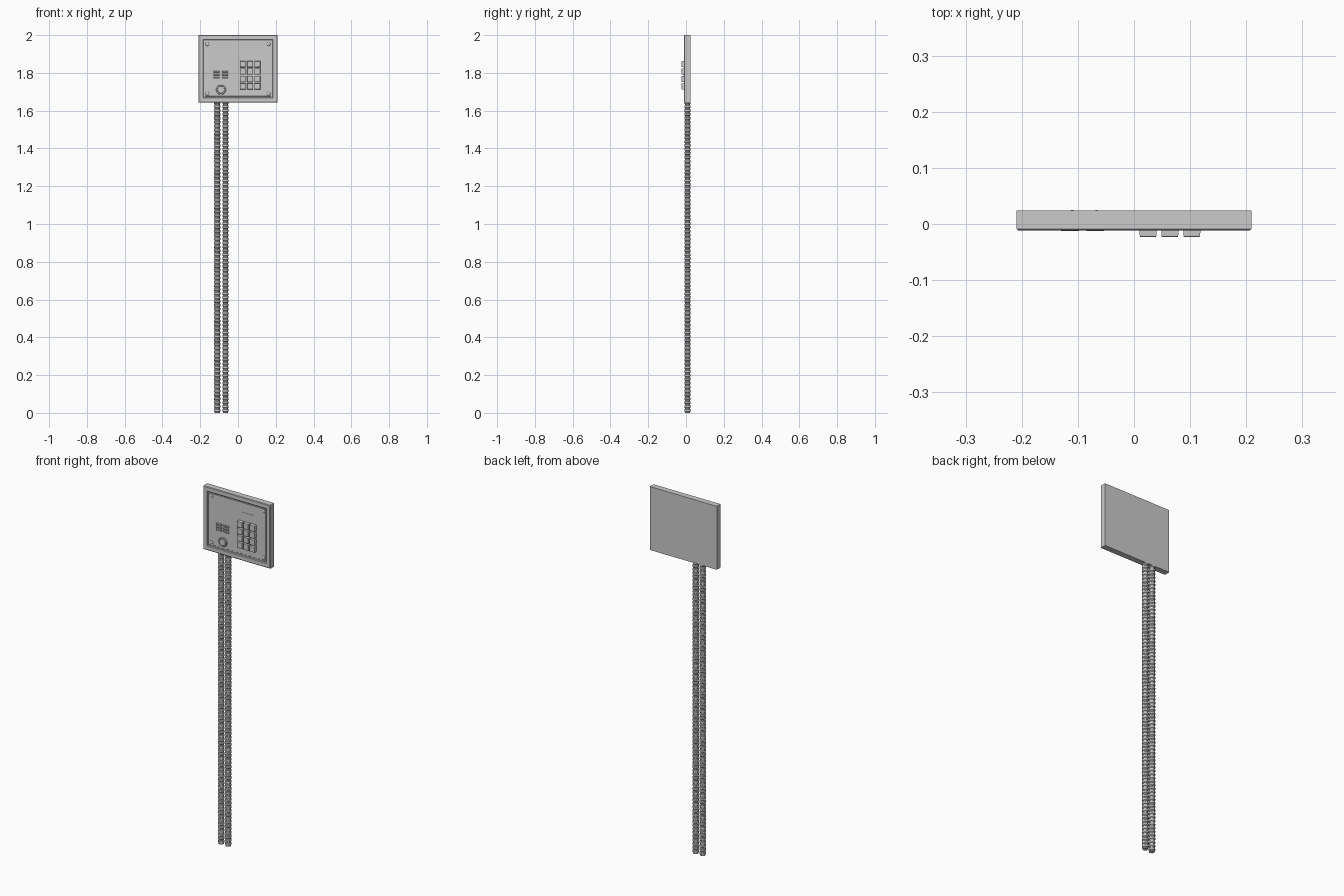
import bpy, bmesh, math
from mathutils import Matrix

if "Cube" in bpy.data.objects:
    bpy.data.objects.remove(bpy.data.objects["Cube"])

CZ = 1.821          # height of the panel centre
FLOOR = -0.004      # y of the recessed face plate


def finish(name, bm, smooth=None):
    bmesh.ops.recalc_face_normals(bm, faces=bm.faces)
    me = bpy.data.meshes.new(name)
    bm.to_mesh(me)
    bm.free()
    ob = bpy.data.objects.new(name, me)
    bpy.context.collection.objects.link(ob)
    if smooth:
        bpy.context.view_layer.objects.active = ob
        ob.select_set(True)
        bpy.ops.object.shade_smooth_by_angle(angle=math.radians(smooth))
        ob.select_set(False)
    return ob


def loft(name, rings, caps=True, smooth=None):
    bm = bmesh.new()
    loops = [[bm.verts.new(p) for p in r] for r in rings]
    n = len(loops[0])
    for a, b in zip(loops, loops[1:]):
        for i in range(n):
            j = (i + 1) % n
            bm.faces.new((a[i], a[j], b[j], b[i]))
    if caps:
        bm.faces.new(loops[0])
        bm.faces.new(loops[-1])
    return finish(name, bm, smooth)


def rect(x, z, hw, hh, y):
    return [(x + sx * hw, y, z + sz * hh)
            for sx, sz in ((-1, -1), (1, -1), (1, 1), (-1, 1))]


def circle_y(x, z, r, y, n=24):
    return [(x + r * math.cos(2 * math.pi * i / n), y,
             z + r * math.sin(2 * math.pi * i / n)) for i in range(n)]


# Housing: box with chamfered front rim and recessed face
housing = [(0.209, 0.179, 0.0240), (0.209, 0.179, -0.0090),
           (0.206, 0.176, -0.0115), (0.186, 0.155, -0.0115),
           (0.183, 0.152, -0.0090), (0.183, 0.152, -0.0010)]
loft("housing", [rect(0, CZ, w, h, y) for w, h, y in housing])

# Face plate sitting in the recess with a narrow gap around it
plate = [(0.176, 0.145, 0.0), (0.176, 0.145, FLOOR + 0.001), (0.175, 0.144, FLOOR)]
loft("face_plate", [rect(0, CZ, w, h, y) for w, h, y in plate])

# Keypad: 3 x 4 tapered keys
for row in range(4):
    for col in range(3):
        x, z = 0.025 + col * 0.039, 1.846 - row * 0.039
        loft(f"key_{row}_{col}", [rect(x, z, 0.0155, 0.0165, FLOOR + 0.002),
                                  rect(x, z, 0.0150, 0.0160, -0.0180),
                                  rect(x, z, 0.0145, 0.0155, -0.0225),
                                  rect(x, z, 0.0130, 0.0140, -0.0235)])

# Speaker louvres: two columns of thin bars
for col, x in enumerate((-0.114, -0.069)):
    for row in range(3):
        z = 1.806 - row * 0.016
        loft(f"louvre_{col}_{row}", [rect(x, z, 0.0165, 0.0040, FLOOR + 0.002),
                                     rect(x, z, 0.0165, 0.0040, -0.0105),
                                     rect(x, z, 0.0155, 0.0025, -0.0125)])

# Thin indicator strip above the keypad
loft("indicator_strip", [rect(0.064, 1.91, 0.032, 0.002, FLOOR + 0.002),
                         rect(0.064, 1.91, 0.032, 0.002, FLOOR - 0.0015)])

# Round call button with a dished rim
button = [(0.026, 0.0), (0.026, -0.0095), (0.0245, -0.0110), (0.0215, -0.0110),
          (0.0205, -0.0085), (0.0195, -0.0085), (0.0180, -0.0110)]
loft("call_button", [circle_y(-0.09, 1.711, r, y, 32) for r, y in button], smooth=30)

# Corner screws: low domes
screw = [(0.0095, 0.0), (0.0095, FLOOR - 0.001), (0.0075, FLOOR - 0.003),
         (0.0035, FLOOR - 0.004)]
for sx in (-1, 1):
    for sz in (-1, 1):
        loft("screw", [circle_y(sx * 0.162, CZ + sz * 0.131, r, y, 16)
                       for r, y in screw], smooth=40)

# Corrugated conduits running from the ground into the housing
RIBS, TOP, N = 80, 1.65, 20
pitch = TOP / RIBS
for name, cx in (("conduit_left", -0.110), ("conduit_right", -0.0665)):
    rings = []
    for k in range(RIBS):
        for t, r in ((0.0, 0.0138), (0.25, 0.0138), (0.40, 0.0168), (0.85, 0.0168)):
            z = (k + t) * pitch
            rings.append([(cx + r * math.cos(2 * math.pi * i / N),
                           0.0080 + r * math.sin(2 * math.pi * i / N), z)
                          for i in range(N)])
    loft(name, rings, smooth=30)
